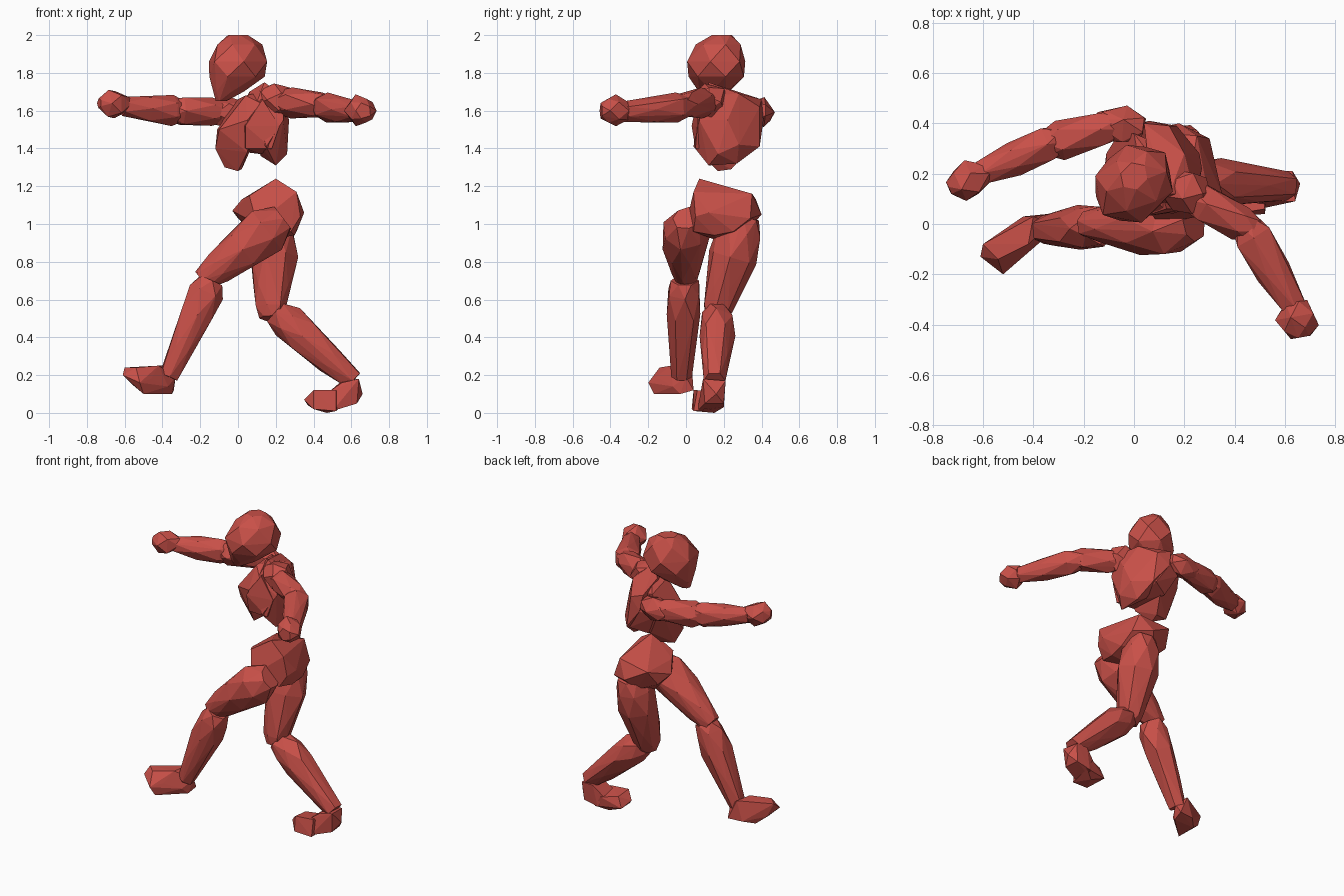
import bpy, bmesh, math, random
from mathutils import Vector

random.seed(4)
RED = bpy.data.materials.new("clay_red")
RED.diffuse_color = (0.58, 0.08, 0.065, 1)


def hull(name, points):
    """Faceted convex lump around the given points."""
    bm = bmesh.new()
    for p in points:
        bm.verts.new(p)
    res = bmesh.ops.convex_hull(bm, input=bm.verts)
    junk = [v for v in res["geom_interior"] + res["geom_unused"]
            if isinstance(v, bmesh.types.BMVert)]
    bmesh.ops.delete(bm, geom=list(set(junk)), context='VERTS')
    bmesh.ops.recalc_face_normals(bm, faces=bm.faces)
    me = bpy.data.meshes.new(name)
    bm.to_mesh(me)
    bm.free()
    me.materials.append(RED)
    ob = bpy.data.objects.new(name, me)
    bpy.context.collection.objects.link(ob)
    return ob


def limb(name, a, b, profile, sides=6, jitter=0.09):
    """Faceted limb from a to b; profile = (position along, radius)."""
    a, b = Vector(a), Vector(b)
    rot = (b - a).to_track_quat('Z', 'Y')
    pts = []
    for i, (t, r) in enumerate(profile):
        for k in range(sides):
            ang = math.tau * (k + 0.5 * (i % 2)) / sides
            rr = r * random.uniform(1 - jitter, 1 + jitter) * 1.05
            pts.append(a.lerp(b, t) + rot @ Vector((rr * math.cos(ang), rr * math.sin(ang), 0)))
    return hull(name, pts)


# head: stacked rings, longer along the facing diagonal, chin shifted to -x
head = []
for i, (cx, cy, z, r) in enumerate([(0, 0.19, 2.0, 0.06), (0.01, 0.17, 1.95, 0.13),
                                    (0, 0.16, 1.86, 0.175), (-0.005, 0.16, 1.78, 0.16),
                                    (-0.05, 0.15, 1.70, 0.09), (-0.09, 0.13, 1.65, 0.03)]):
    for k in range(6):
        ang = math.tau * (k + 0.5 * (i % 2)) / 6
        u, v = r * math.cos(ang), 0.86 * r * math.sin(ang)
        head.append((cx + (u - v) * 0.707, cy + (u + v) * 0.707, z))
hull("head", head)

# chest: front rib lobe, back lobe and a core above the notch between them
hull("chest_front", [(-0.12, 0.20, 1.40), (-0.11, 0.28, 1.50), (-0.10, 0.14, 1.50),
                     (-0.07, 0.22, 1.30), (0.0, 0.17, 1.28), (0.02, 0.24, 1.29),
                     (0.05, 0.07, 1.38), (0.06, 0.32, 1.38), (-0.06, 0.36, 1.58),
                     (0.05, 0.04, 1.55), (0.12, 0.06, 1.64), (0.0, 0.36, 1.66),
                     (0.12, 0.2, 1.70), (0.04, 0.14, 1.68), (0.14, 0.3, 1.62)])
hull("chest_back", [(0.15, 0.04, 1.41), (0.20, 0.12, 1.31), (0.26, 0.17, 1.37),
                    (0.12, 0.26, 1.36), (0.20, 0.27, 1.32), (0.17, 0.39, 1.41),
                    (0.26, 0.28, 1.42), (0.27, 0.22, 1.55), (0.06, 0.41, 1.55),
                    (0.04, 0.40, 1.66), (0.14, 0.39, 1.62), (0.09, 0.07, 1.62),
                    (0.24, 0.12, 1.68), (0.14, 0.12, 1.75), (0.06, 0.22, 1.70),
                    (0.20, 0.28, 1.69), (0.09, 0.10, 1.45), (0.24, 0.07, 1.55)])
hull("chest_core", [(0.04, 0.06, 1.40), (0.18, 0.05, 1.40), (0.04, 0.03, 1.52),
                    (0.22, 0.06, 1.52), (0.13, 0.06, 1.66), (0.04, 0.34, 1.38),
                    (0.15, 0.39, 1.41), (-0.03, 0.38, 1.52), (0.06, 0.41, 1.55),
                    (0.02, 0.38, 1.64), (0.12, 0.2, 1.37)])

# pelvis
hull("pelvis", [(0.20, 0.07, 1.24), (0.06, 0.05, 1.15), (0.31, 0.04, 1.17),
                (0.35, 0.12, 1.06), (0.30, 0.15, 0.94), (-0.03, 0.20, 1.07),
                (0.0, 0.30, 1.03), (0.03, 0.37, 1.13), (0.25, 0.35, 1.16),
                (0.18, 0.40, 1.05), (0.30, 0.34, 1.03), (0.12, 0.17, 0.91),
                (0.13, 0.34, 0.98), (0.10, 0.0, 1.0), (0.31, 0.25, 0.96),
                (0.02, 0.12, 1.13), (0.33, 0.05, 1.04), (0.28, 0.04, 0.96)])

# front arm (reaching toward -x)
limb("front_shoulder", (0.04, 0.38, 1.60), (-0.15, 0.40, 1.58),
     [(0, 0.05), (0.4, 0.075), (0.8, 0.065), (1, 0.04)], 5)
limb("front_upper_arm", (-0.04, 0.40, 1.59), (-0.36, 0.32, 1.60),
     [(0, 0.05), (0.3, 0.07), (0.8, 0.075), (1, 0.05)])
limb("front_forearm", (-0.28, 0.345, 1.60), (-0.61, 0.20, 1.62),
     [(0, 0.05), (0.2, 0.075), (0.6, 0.068), (1, 0.05)])
limb("front_fist", (-0.58, 0.21, 1.635), (-0.735, 0.14, 1.64),
     [(0, 0.035), (0.4, 0.072), (0.75, 0.066), (1, 0.025)], 5)

# rear arm (reaching toward +x and forward)
limb("rear_shoulder", (0.13, 0.16, 1.67), (0.28, 0.09, 1.64),
     [(0, 0.06), (0.4, 0.09), (0.8, 0.08), (1, 0.05)], 5)
limb("rear_upper_arm", (0.20, 0.13, 1.65), (0.48, -0.03, 1.63),
     [(0, 0.06), (0.3, 0.075), (0.8, 0.07), (1, 0.05)])
limb("rear_forearm", (0.43, 0.02, 1.625), (0.64, -0.33, 1.595),
     [(0, 0.05), (0.2, 0.075), (0.6, 0.066), (1, 0.05)])
limb("rear_fist", (0.64, -0.31, 1.60), (0.665, -0.45, 1.60),
     [(0, 0.045), (0.4, 0.08), (0.75, 0.068), (1, 0.04)], 5)

# front leg (striding toward -x)
limb("front_thigh", (0.24, 0.0, 1.03), (-0.19, 0.0, 0.70),
     [(0, 0.07), (0.2, 0.12), (0.5, 0.11), (0.8, 0.08), (1, 0.055)], 7)
limb("front_shin", (-0.14, -0.01, 0.70), (-0.365, -0.025, 0.19),
     [(0, 0.07), (0.12, 0.085), (0.35, 0.09), (0.7, 0.065), (1, 0.052)])
hull("front_foot", [(-0.34, 0.04, 0.12), (-0.35, -0.03, 0.10), (-0.33, 0.0, 0.19),
                    (-0.40, 0.03, 0.25), (-0.42, -0.08, 0.25), (-0.37, -0.07, 0.14),
                    (-0.44, 0.03, 0.12), (-0.50, -0.03, 0.10), (-0.50, -0.17, 0.10),
                    (-0.52, -0.20, 0.16), (-0.61, -0.13, 0.20), (-0.60, -0.08, 0.24),
                    (-0.56, -0.06, 0.15), (-0.54, -0.14, 0.24), (-0.46, -0.14, 0.18)])

# rear leg (bent, pushing off toward +x)
limb("rear_thigh", (0.19, 0.31, 1.04), (0.175, 0.15, 0.50),
     [(0, 0.08), (0.15, 0.11), (0.4, 0.12), (0.7, 0.095), (0.9, 0.078), (1, 0.055)], 7)
limb("rear_shin", (0.20, 0.165, 0.535), (0.61, 0.15, 0.17),
     [(0, 0.07), (0.15, 0.088), (0.35, 0.09), (0.7, 0.068), (1, 0.055)])

# rear foot: heel and toe lumps
hull("rear_heel", [(0.66, 0.16, 0.10), (0.63, 0.21, 0.17), (0.64, 0.09, 0.18),
                   (0.55, 0.21, 0.17), (0.55, 0.09, 0.16), (0.62, 0.20, 0.05),
                   (0.63, 0.10, 0.05), (0.52, 0.20, 0.03), (0.48, 0.15, 0.01),
                   (0.50, 0.06, 0.01), (0.48, 0.19, 0.10), (0.48, 0.08, 0.11)])
hull("rear_toes", [(0.54, 0.20, 0.03), (0.47, 0.15, 0.0), (0.52, 0.04, 0.01),
                   (0.40, 0.03, 0.02), (0.35, 0.08, 0.07), (0.37, 0.16, 0.04),
                   (0.40, 0.15, 0.11), (0.40, 0.04, 0.12), (0.50, 0.20, 0.10),
                   (0.52, 0.06, 0.12)])
